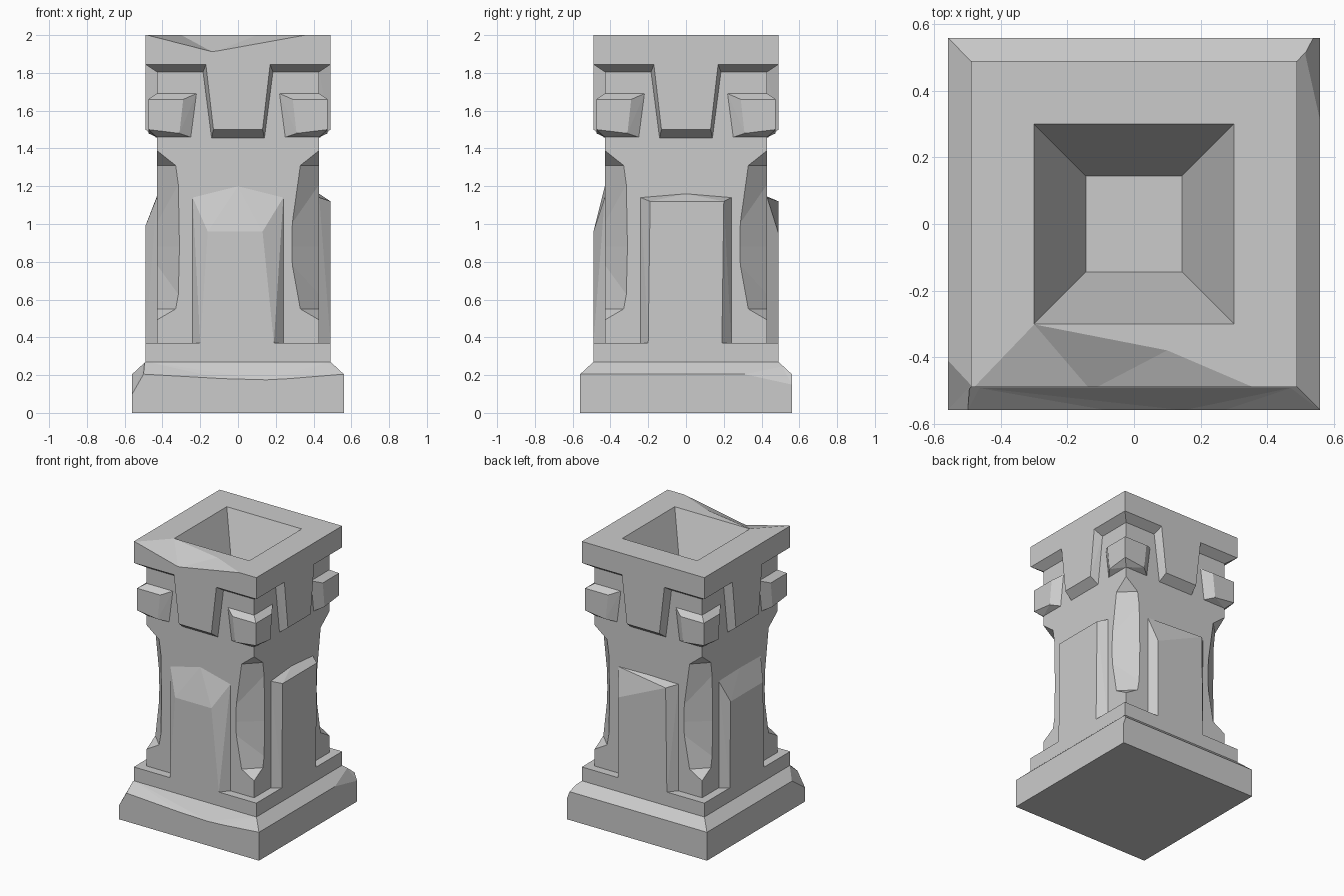
import bpy, bmesh, math
from mathutils import Matrix, Vector

cube = bpy.data.objects.get("Cube")
if cube:
    bpy.data.objects.remove(cube, do_unlink=True)

stone = bpy.data.materials.new("grey_stone")
stone.use_nodes = True
colour = (0.6, 0.6, 0.6, 1)
stone.diffuse_color = colour
stone.node_tree.nodes["Principled BSDF"].inputs["Base Color"].default_value = colour


def finish(name, bm):
    bmesh.ops.recalc_face_normals(bm, faces=bm.faces[:])
    mesh = bpy.data.meshes.new(name)
    bm.to_mesh(mesh)
    bm.free()
    mesh.materials.append(stone)
    obj = bpy.data.objects.new(name, mesh)
    bpy.context.collection.objects.link(obj)
    return obj


def hull(name, points, turn=0):
    """Convex block around the points, turned about z by quarter turns."""
    bm = bmesh.new()
    spin = Matrix.Rotation(turn * math.pi / 2, 3, "Z")
    for p in points:
        bm.verts.new(spin @ Vector(p))
    out = bmesh.ops.convex_hull(bm, input=bm.verts[:])
    loose = {v for v in out["geom_interior"] + out["geom_unused"]
             if isinstance(v, bmesh.types.BMVert)}
    bmesh.ops.delete(bm, geom=list(loose), context="VERTS")
    bmesh.ops.dissolve_limit(bm, angle_limit=0.01, verts=bm.verts[:], edges=bm.edges[:])
    return finish(name, bm)


def square_loft(name, profile):
    """Stack of square rings (half width, height), closed at both ends."""
    bm = bmesh.new()
    corners = [(-1, -1), (1, -1), (1, 1), (-1, 1)]
    rings = [[bm.verts.new((x * r, y * r, z)) for x, y in corners] for r, z in profile]
    for low, high in zip(rings, rings[1:]):
        for i in range(4):
            j = (i + 1) % 4
            bm.faces.new((low[i], low[j], high[j], high[i]))
    bm.faces.new(rings[0])
    bm.faces.new(rings[-1])
    return finish(name, bm)


def carve(target, cutter):
    mod = target.modifiers.new("carve", "BOOLEAN")
    mod.operation = "DIFFERENCE"
    mod.solver = "EXACT"
    mod.object = cutter
    bpy.context.view_layer.objects.active = target
    bpy.ops.object.modifier_apply(modifier=mod.name)
    bpy.data.objects.remove(cutter, do_unlink=True)


# Stepped base, shaft, cap and tapered hollow
SHAFT, RIM = 0.43, 0.49
body = square_loft("pillar_body", [
    (0.56, 0), (0.56, 0.205), (RIM, 0.27), (RIM, 0.37), (SHAFT, 0.37),
    (SHAFT, 1.805), (RIM, 1.845), (RIM, 2), (0.3, 2), (0.145, 1.6)])

# Hollowed shaft corners
groove = [(0.26, 0.5, 1.31), (0.5, 0.26, 1.31), (0.252, 0.5, 0.88), (0.5, 0.2, 0.88),
          (0.26, 0.5, 0.55), (0.5, 0.26, 0.55), (0.5, 0.5, 1.5), (0.5, 0.5, 0.41)]
for turn in range(4):
    carve(body, hull("corner_cutter", groove, turn))

# Chips in the cap edge and the base edges
cap_chip = [(x, y, z) for x, y in ((-0.49, -0.5), (-0.3, -0.302), (0.1, -0.38), (0.38, -0.5))
            for z in (2, 2.1)] + [(-0.13, -0.5, 1.908)]
front_left_chip = [(-0.56, -0.56, 0.1), (-0.5, -0.56, 0.205), (-0.56, -0.41, 0.205),
                   (-0.49, -0.485, 0.27), (-0.65, -0.65, 0.27), (-0.65, -0.65, 0.05)]
back_right_chip = [(0.56, 0.56, 0.15), (0.56, 0.31, 0.205), (0.53, 0.56, 0.23),
                   (0.515, 0.51, 0.247), (0.65, 0.65, 0.25), (0.65, 0.65, 0.1)]
front_chip = [(-0.5, -0.56, 0.205), (0.15, -0.56, 0.175), (0.56, -0.56, 0.205),
              (-0.48, -0.491, 0.27), (0.48, -0.491, 0.27), (0.15, -0.6, 0.13),
              (-0.5, -0.6, 0.27), (0.56, -0.6, 0.27)]
for chip in (cap_chip, front_left_chip, back_right_chip, front_chip):
    carve(body, hull("chip_cutter", chip))

# Raised panels: outer top corners (x, z) left and right, then peak height
panels = {
    "front": ((-0.16, 0.96), (0.13, 0.96), 1.2),
    "right": ((-0.19, 1.12), (0.2, 1.12), 1.16),
    "back": ((-0.2, 0.95), (0.18, 1.12), 1.145),
    "left": ((-0.19, 0.99), (0.18, 0.99), 1.145),
}
for turn, (side, (left, right, peak)) in enumerate(panels.items()):
    outer = [(-0.2, 0.37), left, right, (0.19, 0.37)]
    inner = [(-0.24, 0.37), (-0.24, 1.14), (0, peak), (0.24, 1.14), (0.24, 0.37)]
    hull(side + "_panel", [(x, -RIM, z) for x, z in outer]
         + [(x, -SHAFT, z) for x, z in inner], turn)

# Tongues hanging from the cap, and corner blocks between them
for turn, side in enumerate(panels):
    tongue = []
    for s in (-1, 1):
        tongue += [(s * 0.17, -RIM, 1.845), (s * 0.13, -RIM, 1.5),
                   (s * 0.185, -SHAFT, 1.805), (s * 0.14, -SHAFT, 1.455)]
    hull(side + "_tongue", tongue, turn)
    block = [(0.475, -0.475, 1.5), (0.475, -0.475, 1.66),
             (0.43, -0.43, 1.46), (0.43, -0.43, 1.69)]
    for a, b, low, high in ((0.29, 0.475, 1.48, 1.66), (0.22, SHAFT, 1.46, 1.69)):
        inset = 0.03 if b == SHAFT else 0.02
        block += [(a, -b, high), (a + inset, -b, low), (b, -a, high), (b, -a - inset, low)]
    hull(side + "_corner_block", block, turn)
